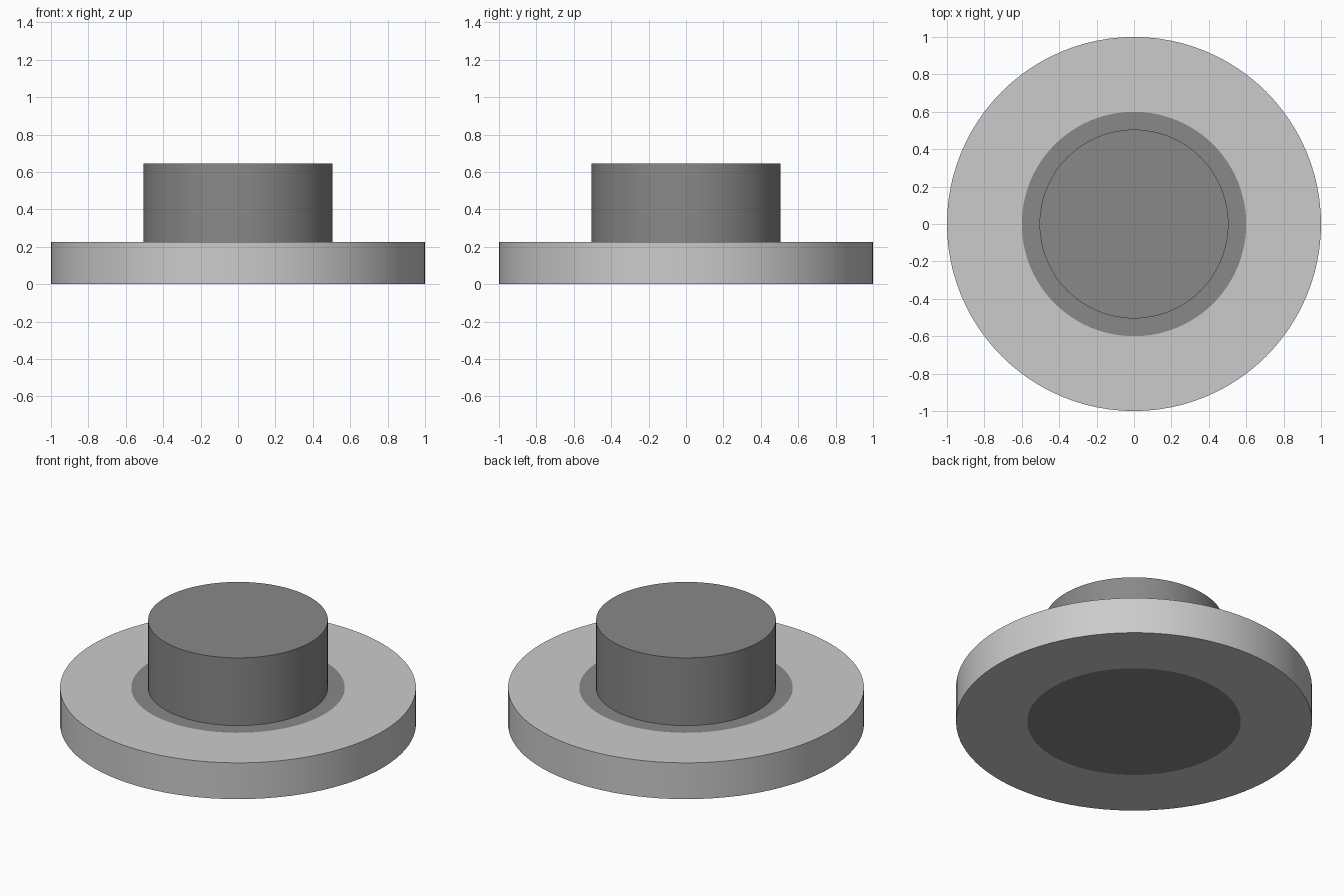
import bpy, bmesh, math

if "Cube" in bpy.data.objects:
    bpy.data.objects.remove(bpy.data.objects["Cube"])

SEGMENTS = 96


def grey(name, value):
    mat = bpy.data.materials.new(name)
    mat.diffuse_color = (value, value, value, 1)
    mat.use_nodes = True
    mat.node_tree.nodes["Principled BSDF"].inputs["Base Color"].default_value = mat.diffuse_color
    return mat


# Outline (radius, height) from bottom centre to top centre
profile = [(0, 0), (0.6, 0), (1, 0), (1, 0.225), (0.6, 0.225),
           (0.505, 0.225), (0.505, 0.645), (0, 0.645)]

# Spin the outline into one closed flanged knob
bm = bmesh.new()
verts = [bm.verts.new((r, 0, z)) for r, z in profile]
edges = [bm.edges.new(pair) for pair in zip(verts, verts[1:])]
bmesh.ops.spin(bm, geom=verts + edges, cent=(0, 0, 0), axis=(0, 0, 1),
               angle=math.tau, steps=SEGMENTS, use_merge=False)
bmesh.ops.remove_doubles(bm, verts=bm.verts, dist=1e-4)
bmesh.ops.recalc_face_normals(bm, faces=bm.faces)

# Light outer flange, dark core and knob
for face in bm.faces:
    centre = face.calc_center_median()
    face.material_index = 0 if math.hypot(centre.x, centre.y) > 0.65 else 1

mesh = bpy.data.meshes.new("flanged_knob")
bm.to_mesh(mesh)
bm.free()
mesh.materials.append(grey("light_grey", 0.6))
mesh.materials.append(grey("dark_grey", 0.25))
knob = bpy.data.objects.new("flanged_knob", mesh)
bpy.context.collection.objects.link(knob)

# Smooth walls with crisp rims
bpy.context.view_layer.objects.active = knob
knob.select_set(True)
bpy.ops.object.shade_smooth_by_angle(angle=math.radians(30))
